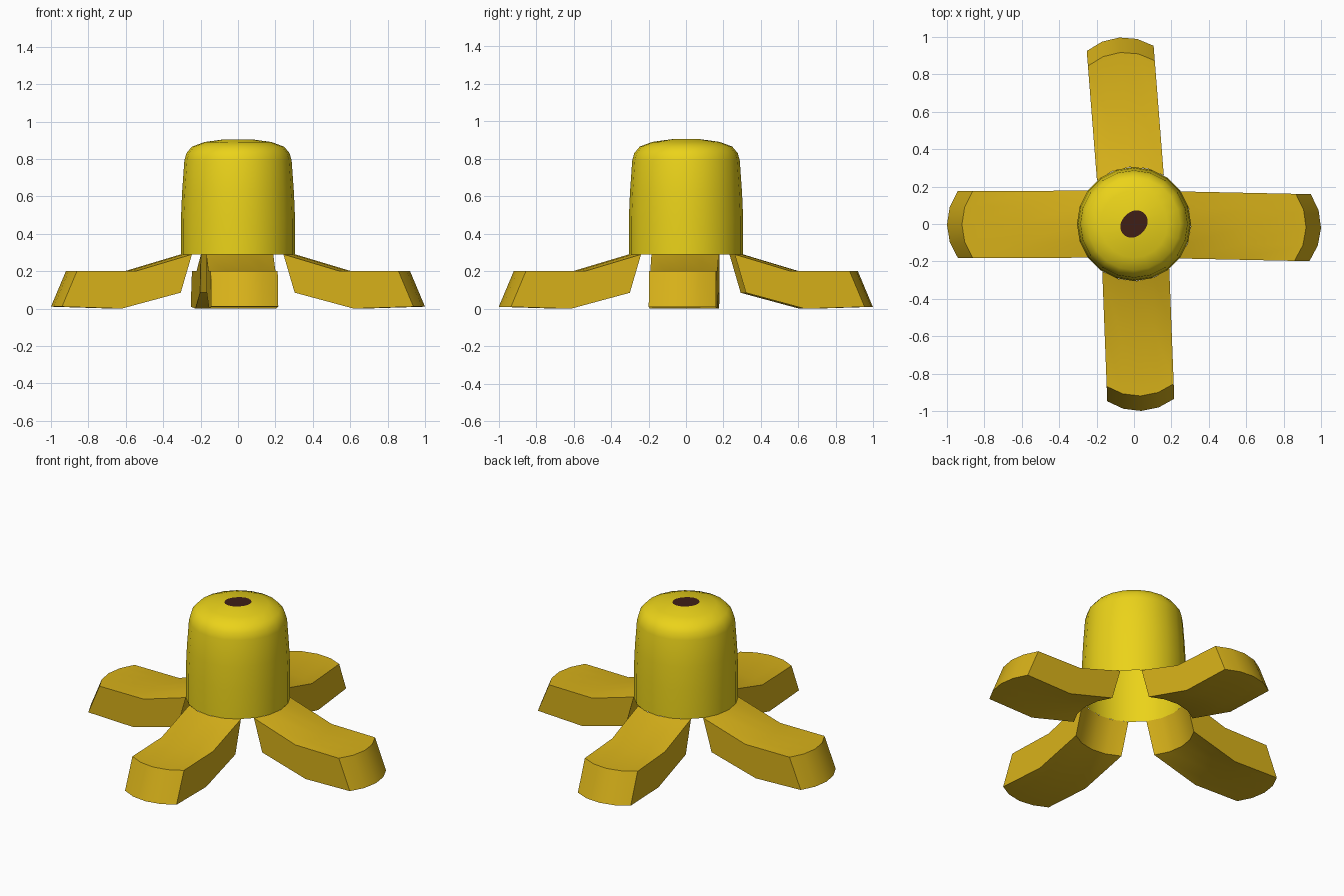
import bpy, bmesh
from math import sin, cos, pi, radians

if "Cube" in bpy.data.objects:
    bpy.data.objects.remove(bpy.data.objects["Cube"])

SIDES, R = 20, 0.305


def material(name, rgb):
    m = bpy.data.materials.new(name)
    m.diffuse_color = (*rgb, 1)
    m.use_nodes = True
    m.node_tree.nodes["Principled BSDF"].inputs["Base Color"].default_value = m.diffuse_color
    return m


YELLOW = material("bright yellow", (0.83, 0.65, 0.01))
PEEL = material("peel yellow", (0.68, 0.44, 0.01))
BROWN = material("dark brown", (0.05, 0.013, 0.008))


def finish(bm, name, mat, angle=30):
    bmesh.ops.recalc_face_normals(bm, faces=bm.faces)
    mesh = bpy.data.meshes.new(name)
    bm.to_mesh(mesh)
    bm.free()
    ob = bpy.data.objects.new(name, mesh)
    bpy.context.collection.objects.link(ob)
    mesh.materials.append(mat)
    bpy.ops.object.select_all(action='DESELECT')
    bpy.context.view_layer.objects.active = ob
    ob.select_set(True)
    bpy.ops.object.shade_smooth_by_angle(angle=radians(angle))
    return ob


def tip_ring(bm, z):
    # oval, with its long axis on the diagonal
    ring = []
    for i in range(SIDES):
        t = 2 * pi * i / SIDES
        r = 0.072 + 0.008 * cos(2 * (t - pi / 4))
        ring.append(bm.verts.new((r * cos(t), r * sin(t), z)))
    return ring


# fruit body: hollow dome, open underneath
bm = bmesh.new()
rings = []
for r, z in [(R, 0.29), (R, 0.48), (0.299, 0.62), (0.287, 0.79),
             (0.276, 0.83), (0.247, 0.865), (0.18, 0.89)]:
    rings.append([bm.verts.new((r * cos(2 * pi * i / SIDES),
                                r * sin(2 * pi * i / SIDES), z))
                  for i in range(SIDES)])
rings.append(tip_ring(bm, 0.905))
for a, b in zip(rings, rings[1:]):
    for i in range(SIDES):
        j = (i + 1) % SIDES
        bm.faces.new((a[i], a[j], b[j], b[i]))
finish(bm, "fruit_body", YELLOW, 40)

# dark tip
bm = bmesh.new()
bm.faces.new(tip_ring(bm, 0.905))
finish(bm, "fruit_tip", BROWN)

# folded-down peel strips: a bent side profile swept over an arc of the rim
PROFILE = [(R, 0.29), (0.605, 0.2), (0.92, 0.2),
           (1.0, 0.01), (0.68, 0.0), (0.365, 0.085)]


def peel(name, turn):
    bm = bmesh.new()
    sections = []
    for k in range(-2, 3):
        a = k * 2 * pi / SIDES
        sections.append([bm.verts.new((x - R * (1 - cos(a)), R * sin(a), z))
                         for x, z in PROFILE])
    n = len(PROFILE)
    for s, t in zip(sections, sections[1:]):
        for i in range(n):
            j = (i + 1) % n
            bm.faces.new((s[i], s[j], t[j], t[i]))
    # side walls, split at the bend
    for s in (sections[0], sections[-1]):
        bm.faces.new((s[0], s[1], s[4], s[5]))
        bm.faces.new((s[1], s[2], s[3], s[4]))
    ob = finish(bm, name, PEEL, 22)
    ob.rotation_euler.z = radians(turn)


for name, turn in [("right_peel", -1.2), ("back_peel", 94.5),
                   ("left_peel", 180.2), ("front_peel", 272.2)]:
    peel(name, turn)
